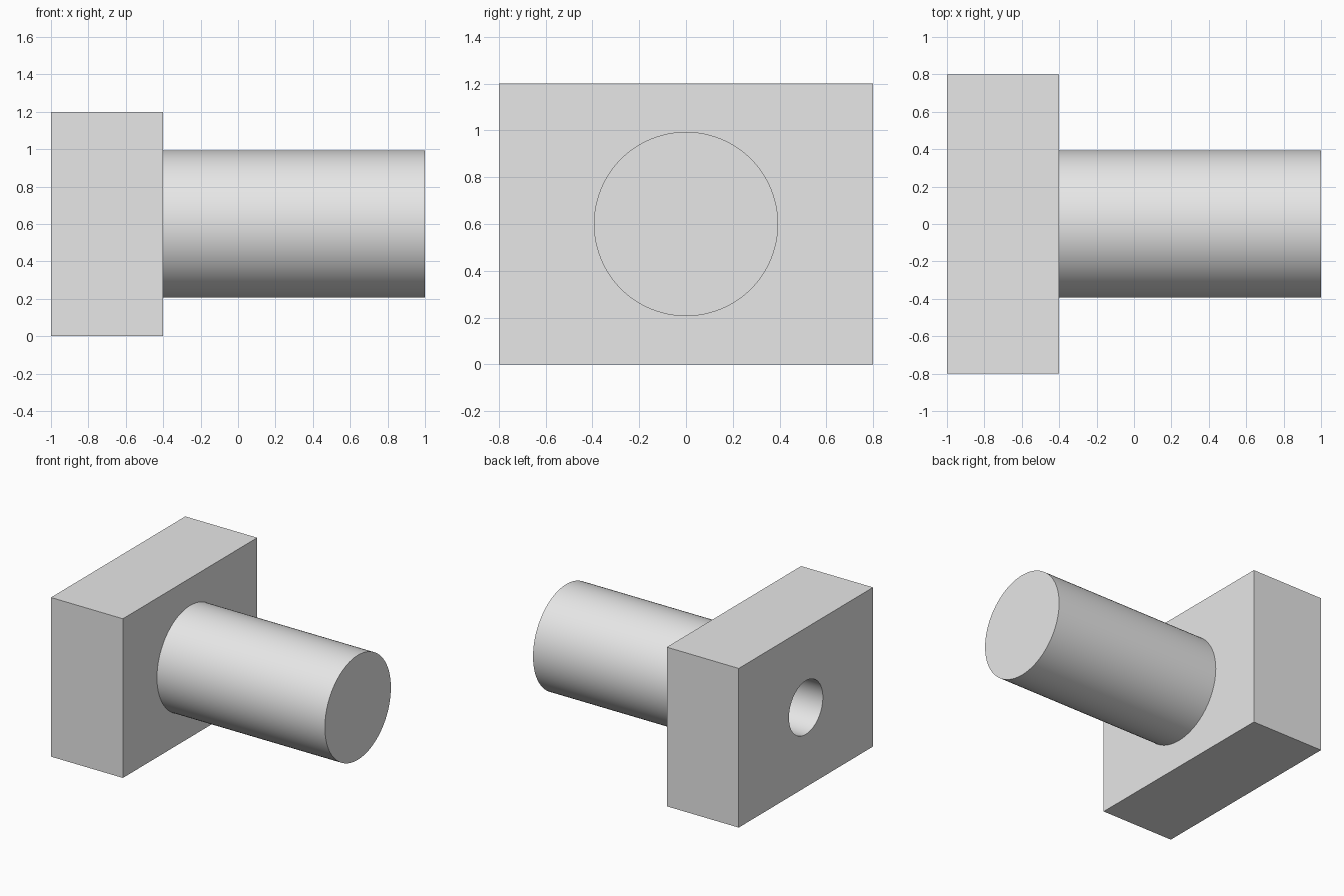
import bpy
import math

old = bpy.data.objects.get("Cube")
if old:
    bpy.data.objects.remove(old, do_unlink=True)

grey = bpy.data.materials.new("plain_grey")
grey.use_nodes = True
colour = (0.8, 0.8, 0.8, 1)
grey.diffuse_color = colour
grey.node_tree.nodes["Principled BSDF"].inputs["Base Color"].default_value = colour

MID_Z = 0.6
PLATE_BACK, PLATE_FRONT, SHAFT_END = -1.0, -0.4, 1.0


def finish(name):
    obj = bpy.context.object
    obj.name = name
    obj.data.materials.append(grey)
    return obj


def x_cylinder(name, radius, x0, x1):
    """Smooth cylinder lying along the x axis."""
    bpy.ops.mesh.primitive_cylinder_add(
        vertices=96, radius=radius, depth=x1 - x0,
        location=((x0 + x1) / 2, 0, MID_Z), rotation=(0, math.pi / 2, 0))
    bpy.ops.object.shade_smooth_by_angle(angle=math.radians(30))
    return finish(name)


def boolean(target, other, operation):
    mod = target.modifiers.new(operation.title(), "BOOLEAN")
    mod.operation = operation
    mod.solver = "EXACT"
    mod.object = other
    bpy.context.view_layer.objects.active = target
    bpy.ops.object.modifier_apply(modifier=mod.name)


# Rectangular plate
bpy.ops.mesh.primitive_cube_add(
    size=1, location=((PLATE_BACK + PLATE_FRONT) / 2, 0, MID_Z))
plate = bpy.context.object
plate.scale = (PLATE_FRONT - PLATE_BACK, 1.6, 1.2)
bpy.ops.object.transform_apply(location=False, rotation=False, scale=True)
plate = finish("plate")

# Round shaft, fused into the plate
shaft = x_cylinder("shaft", 0.394, PLATE_FRONT - 0.1, SHAFT_END)
boolean(plate, shaft, "UNION")
bpy.data.objects.remove(shaft, do_unlink=True)

# Blind bore from the back of the plate
bore = x_cylinder("bore_cutter", 0.202, PLATE_BACK - 0.2, PLATE_FRONT)
boolean(plate, bore, "DIFFERENCE")
bpy.data.objects.remove(bore, do_unlink=True)

plate.name = "plate_with_shaft"
bpy.ops.object.select_all(action="DESELECT")
plate.select_set(True)
bpy.context.view_layer.objects.active = plate
bpy.ops.object.shade_smooth_by_angle(angle=math.radians(30))
